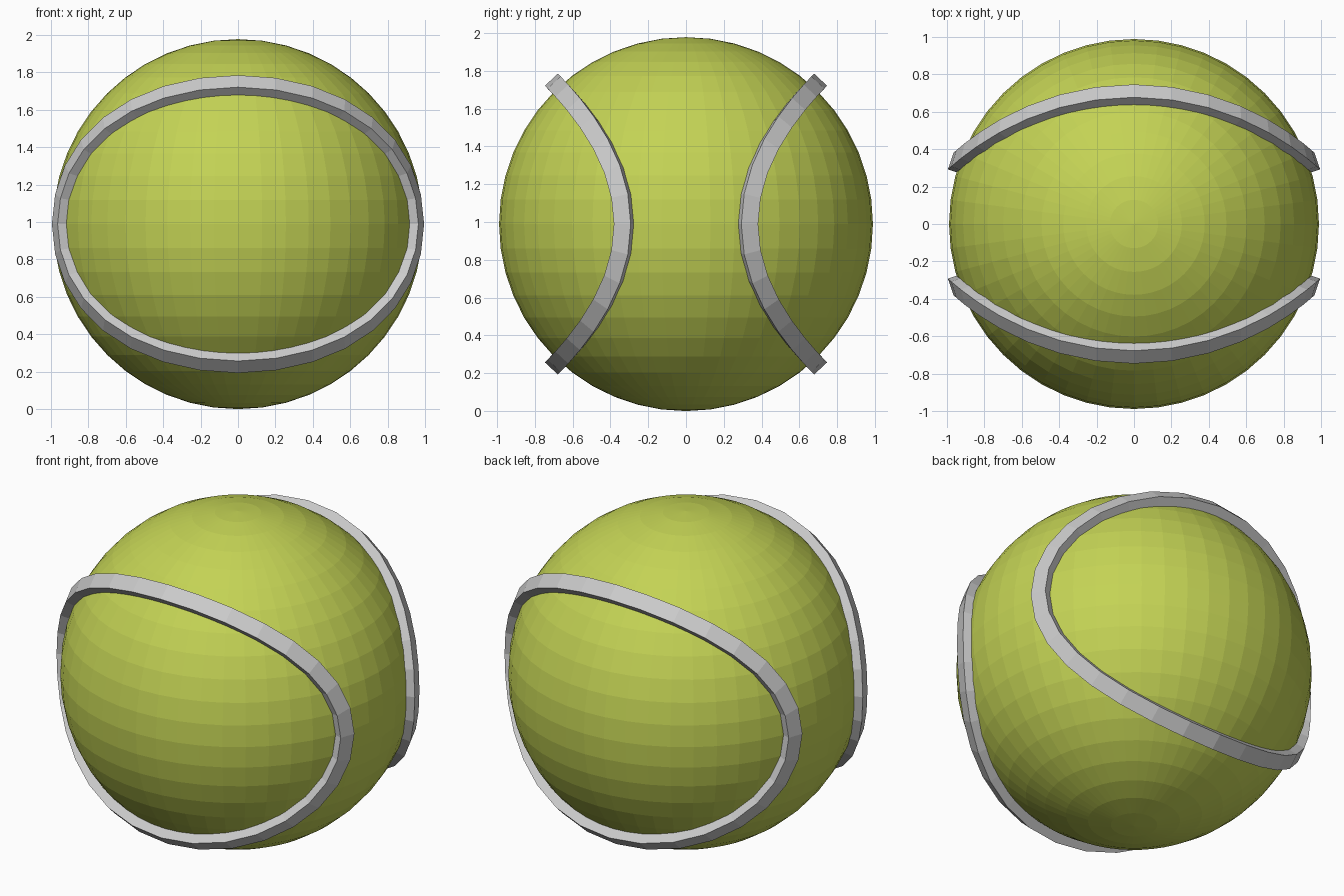
import bpy, bmesh, math
from mathutils import Vector

if "Cube" in bpy.data.objects:
    bpy.data.objects.remove(bpy.data.objects["Cube"])

R = 0.989                      # ball radius, also its centre height
CENTRE = Vector((0, 0, R))

# Ball
bpy.ops.mesh.primitive_uv_sphere_add(segments=48, ring_count=24, radius=R, location=CENTRE)
ball = bpy.context.object
ball.name = "ball"
felt = bpy.data.materials.new("felt")
felt.diffuse_color = (0.55, 0.65, 0.09, 1)
felt.use_nodes = True
felt.node_tree.nodes["Principled BSDF"].inputs["Base Color"].default_value = felt.diffuse_color
ball.data.materials.append(felt)


def seam_point(t):
    """Middle of the seam's outer face, relative to the ball centre."""
    c, s = math.cos(t), math.sin(t)
    return Vector((c * math.sqrt(0.96 + 0.137 * s * s), -0.337 - 0.375 * s * s, 0.764 * s))


def add_seam(name, side):
    """Closed rectangular strip following the saddle curve on the ball."""
    n, half_width, depth = 32, 0.047, 0.067
    bm = bmesh.new()
    rings = []
    for i in range(n):
        t = 2 * math.pi * i / n
        p = seam_point(t)
        out = p.normalized()
        along = seam_point(t + 0.01) - seam_point(t - 0.01)
        across = along.cross(out).normalized()
        ring = []
        for w, d in ((-1, 0), (1, 0), (1, 1), (-1, 1)):
            v = p + across * half_width * w - out * depth * d
            ring.append(bm.verts.new((v.x, v.y * side, v.z)))
        rings.append(ring)
    for i in range(n):
        a, b = rings[i], rings[(i + 1) % n]
        for j in range(4):
            k = (j + 1) % 4
            bm.faces.new((a[j], a[k], b[k], b[j]))
    bmesh.ops.recalc_face_normals(bm, faces=bm.faces)
    mesh = bpy.data.meshes.new(name)
    bm.to_mesh(mesh)
    bm.free()
    obj = bpy.data.objects.new(name, mesh)
    obj.location = CENTRE
    bpy.context.collection.objects.link(obj)


# Front and back seams
add_seam("front_seam", 1)
add_seam("back_seam", -1)
